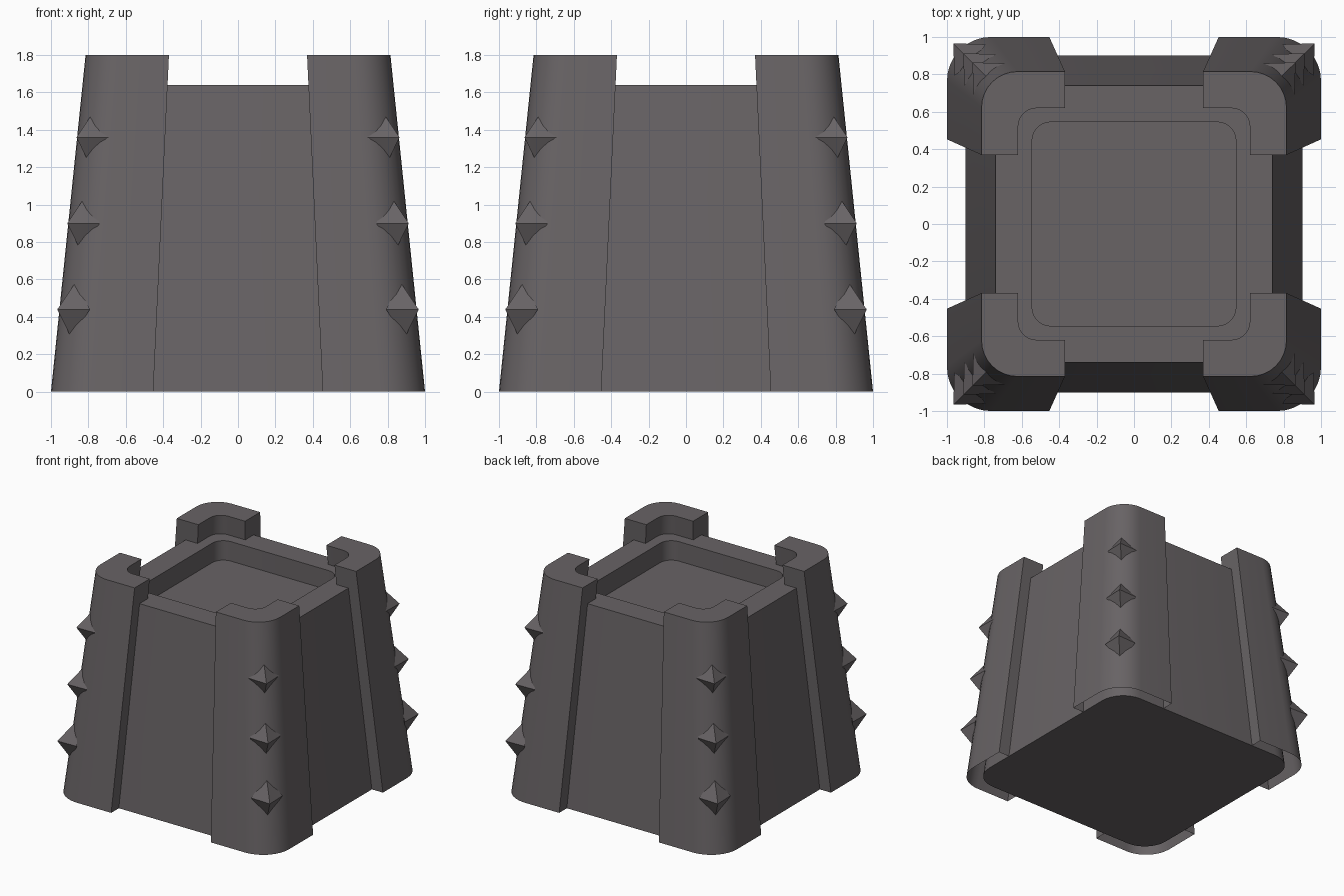
import bpy
import math

if "Cube" in bpy.data.objects:
    bpy.data.objects.remove(bpy.data.objects["Cube"])

PI = math.pi


def material(name, color):
    m = bpy.data.materials.new(name)
    m.diffuse_color = (*color, 1)
    m.use_nodes = True
    m.node_tree.nodes["Principled BSDF"].inputs["Base Color"].default_value = m.diffuse_color
    return m


stone = material("dark warm grey", (0.139, 0.126, 0.131))


def make(name, verts, faces, smooth=True):
    me = bpy.data.meshes.new(name)
    me.from_pydata(verts, [], faces)
    me.update()
    if smooth:
        me.shade_smooth()
        me.set_sharp_from_angle(angle=math.radians(30))
    me.materials.append(stone)
    ob = bpy.data.objects.new(name, me)
    bpy.context.collection.objects.link(ob)
    return ob


def arc(cx, cy, r, a0, a1, n=8):
    return [(cx + r * math.cos(a0 + (a1 - a0) * i / n),
             cy + r * math.sin(a0 + (a1 - a0) * i / n)) for i in range(n + 1)]


def rounded_square(h, r):
    c = h - r
    pts = []
    for k, (sx, sy) in enumerate([(1, 1), (-1, 1), (-1, -1), (1, -1)]):
        pts += arc(c * sx, c * sy, r, k * PI / 2, (k + 1) * PI / 2)
    return pts


def loft(name, rings, cap_bottom):
    # rings: list of (counter-clockwise outline, z)
    n = len(rings[0][0])
    verts = [(x, y, z) for pts, z in rings for x, y in pts]
    faces = []
    for k in range(len(rings) - 1):
        a, b = k * n, (k + 1) * n
        for i in range(n):
            j = (i + 1) % n
            faces.append((a + i, a + j, b + j, b + i))
    faces.append(tuple(range((len(rings) - 1) * n, len(rings) * n)))
    if cap_bottom:
        faces.append(tuple(reversed(range(n))))
    return make(name, verts, faces)


# Tapered body with a recess in its top
loft("body", [(rounded_square(0.90, 0.21), 0), (rounded_square(0.74, 0.17), 1.64),
              (rounded_square(0.545, 0.10), 1.64), (rounded_square(0.545, 0.10), 1.48)], True)

# L-shaped corner guards, tapering upward and open underneath
outer, end, inner = 1.0, 0.453, 0.76
ro, ri = 0.235, 0.12
profile = [(outer, end)] + arc(outer - ro, outer - ro, ro, 0, PI / 2) + [(end, outer), (end, inner)]
profile += arc(inner - ri, inner - ri, ri, PI / 2, 0) + [(inner, end)]
top = [(x * 0.815, y * 0.815) for x, y in profile]
for k in range(4):
    guard = loft(f"corner_guard_{k + 1}", [(profile, 0), (top, 1.8)], False)
    guard.rotation_euler.z = k * PI / 2

# Three pyramid studs on each corner
s = math.sqrt(0.5)
for k in range(4):
    for j, (tip, z) in enumerate([(0.966, 0.44), (0.913, 0.90), (0.864, 1.36)]):
        d = tip / s
        local = [(d, 0, 0), (d - 0.127, 0.119, 0), (d - 0.147, 0, 0.155),
                 (d - 0.127, -0.119, 0), (d - 0.107, 0, -0.155)]
        verts = [((u - t) * s, (u + t) * s, z + h) for u, t, h in local]
        faces = [(0, 1, 2), (0, 2, 3), (0, 3, 4), (0, 4, 1), (4, 3, 2, 1)]
        stud = make(f"stud_{k + 1}_{j + 1}", verts, faces, False)
        stud.rotation_euler.z = k * PI / 2
